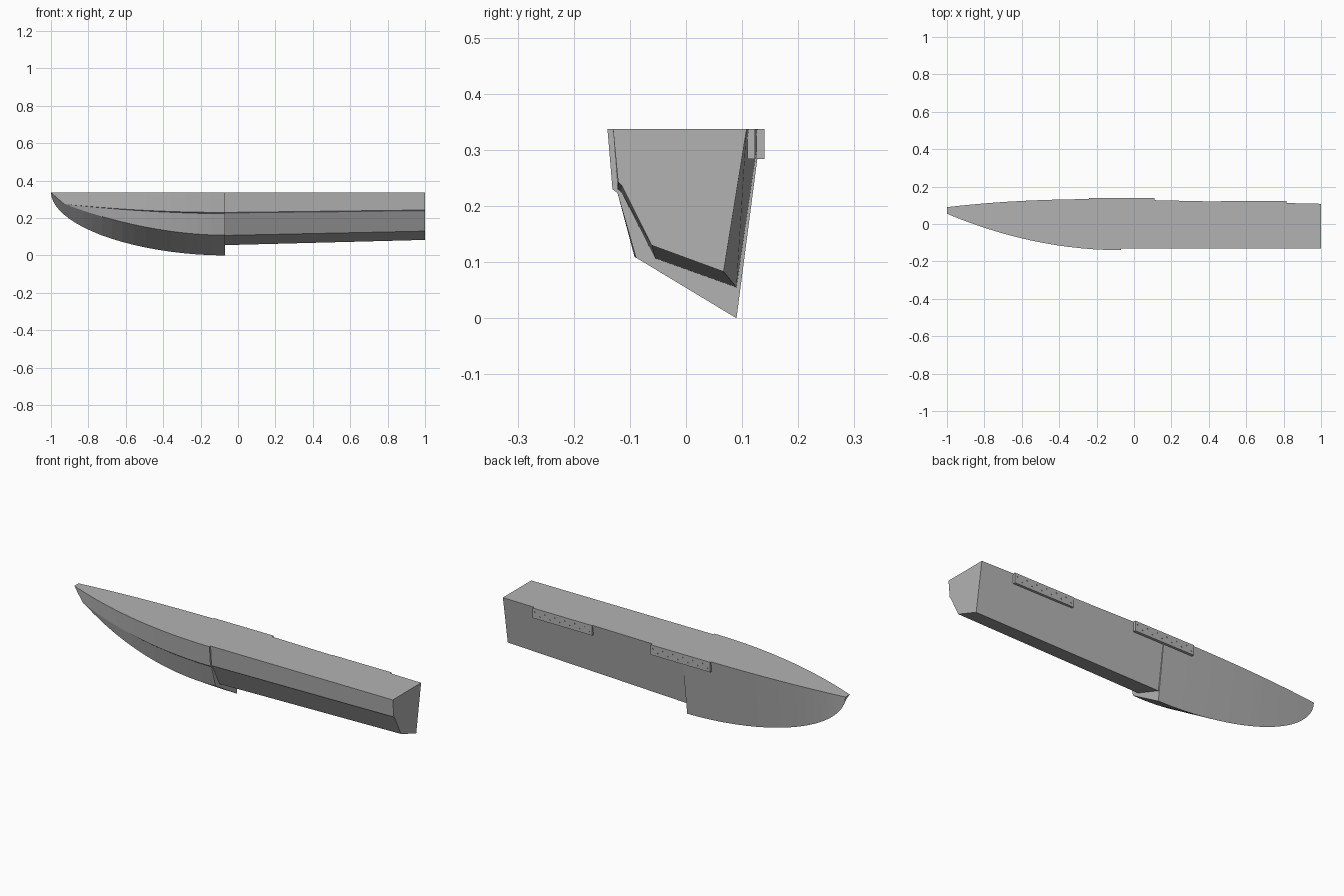
import bpy, bmesh, math
from mathutils import Matrix

cube = bpy.data.objects.get("Cube")
if cube:
    bpy.data.objects.remove(cube)

DECK, STEP, BOW, STERN = 0.337, -0.07, -1.0, 1.0
KEEL_Y = 0.09

grey = bpy.data.materials.new("hull grey")
grey.use_nodes = True
colour = (0.45, 0.45, 0.45, 1)
grey.diffuse_color = colour
grey.node_tree.nodes["Principled BSDF"].inputs["Base Color"].default_value = colour


def finish(bm, name):
    bmesh.ops.recalc_face_normals(bm, faces=bm.faces)
    mesh = bpy.data.meshes.new(name)
    bm.to_mesh(mesh)
    bm.free()
    mesh.materials.append(grey)
    obj = bpy.data.objects.new(name, mesh)
    bpy.context.collection.objects.link(obj)
    return obj


def loft(name, stations):
    """Skin closed (y, z) sections placed at each x, with both ends capped."""
    bm = bmesh.new()
    rings = [[bm.verts.new((x, y, z)) for y, z in section] for x, section in stations]
    for a, b in zip(rings, rings[1:]):
        for i in range(len(a)):
            j = (i + 1) % len(a)
            bm.faces.new((a[i], a[j], b[j], b[i]))
    bm.faces.new(rings[0])
    bm.faces.new(rings[-1])
    bmesh.ops.remove_doubles(bm, verts=bm.verts, dist=0.0004)
    return finish(bm, name)


def bow_section(t):
    """Section of the forebody, t = 0 at the step and 1 at the bow tip."""
    meet = 0.925                      # where both chines join the stem
    s = min(t / meet, 1)
    stem = max(0, (t - meet) / (1 - meet))
    keel = DECK * (1 - (1 - t ** 1.9) ** (1 / 1.9))
    upper = 0.23 + 0.045 * s ** 2
    lower = 0.108 + 0.167 * s ** 1.9
    upper += (DECK - upper) * stem
    lower += (DECK - lower) * stem
    edge = -0.14 + 0.195 * t ** 2
    fade = 1 - t
    ledge = 0.007 * (1 - s)
    return [(edge, DECK),
            (edge + 0.009 * fade, upper),
            (edge + 0.018 * fade, upper - ledge),
            (edge + 0.051 * fade, lower),
            (KEEL_Y, keel),
            (0.134 - 0.044 * t ** 2.5, DECK)]


# Forebody: curved planing hull, stations bunched towards the bow
COUNT = 20
stations = []
for i in range(COUNT + 1):
    t = math.sin(math.pi / 2 * i / COUNT)
    stations.append((STEP + (BOW - STEP) * t, bow_section(t)))
loft("forebody", stations)

# Afterbody: straight run, rising and narrowing to the stern
loft("afterbody", [
    (STEP, [(-0.13, DECK), (-0.122, 0.23), (-0.115, 0.224),
            (-0.055, 0.107), (KEEL_Y, 0.055), (0.131, DECK)]),
    (STERN, [(-0.13, DECK), (-0.121, 0.243), (-0.114, 0.236),
             (-0.061, 0.13), (0.067, 0.083), (0.108, DECK)])])


# Perforated mounting plates on the flat side
def mounting_plate(name, x0, y0, y1):
    length, bottom = 0.35, 0.284
    centre = (x0 + length / 2, (y0 + y1) / 2, (bottom + DECK) / 2)
    bm = bmesh.new()
    bmesh.ops.create_cube(bm, size=1, matrix=Matrix.Translation(centre)
                          @ Matrix.Diagonal((length, y1 - y0, DECK - bottom, 1)))
    plate = finish(bm, name)

    # Cutter with two staggered rows of holes
    bm = bmesh.new()
    holes = 12
    for i in range(holes):
        x = x0 + length * (i + 0.5) / holes
        z = centre[2] + (0.009 if i % 2 else -0.009)
        bmesh.ops.create_cone(bm, cap_ends=True, segments=8, radius1=0.003, radius2=0.003,
                              depth=0.008, matrix=Matrix.Translation((x, y1, z))
                              @ Matrix.Rotation(math.pi / 2, 4, "X"))
    cutter = finish(bm, name + "_hole_cutter")
    cutter.hide_render = True
    cutter.hide_viewport = True
    cut = plate.modifiers.new("holes", "BOOLEAN")
    cut.operation = "DIFFERENCE"
    cut.solver = "EXACT"
    cut.object = cutter


mounting_plate("front_mounting_plate", -0.24, 0.126, 0.14)
mounting_plate("rear_mounting_plate", 0.465, 0.11, 0.123)
